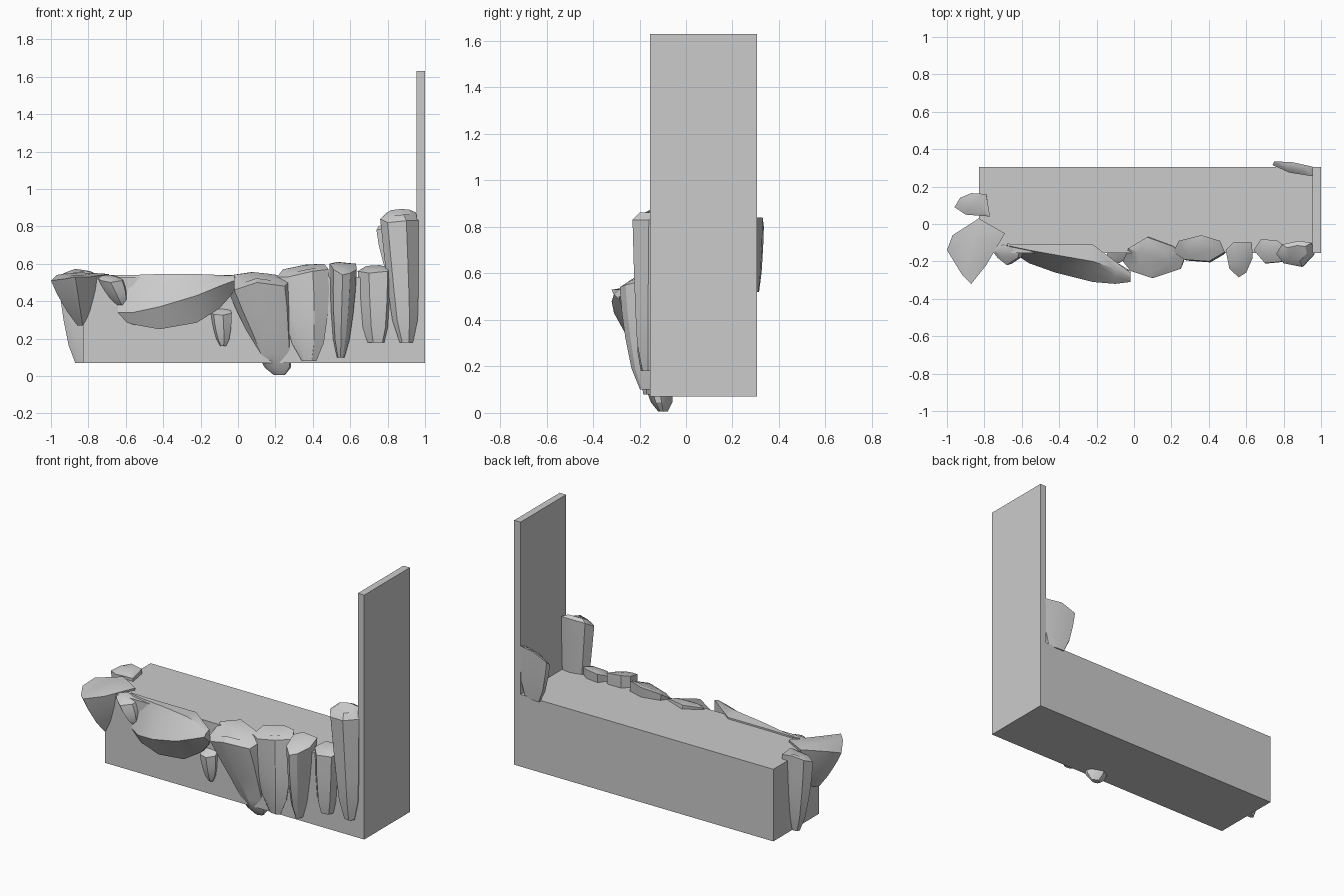
import bpy, bmesh
from mathutils import Vector


def finish(name, bm, angle=0.55):
    bmesh.ops.recalc_face_normals(bm, faces=bm.faces)
    me = bpy.data.meshes.new(name)
    bm.to_mesh(me)
    bm.free()
    ob = bpy.data.objects.new(name, me)
    bpy.context.collection.objects.link(ob)
    if angle:
        bpy.ops.object.select_all(action='DESELECT')
        ob.select_set(True)
        bpy.context.view_layer.objects.active = ob
        bpy.ops.object.shade_smooth_by_angle(angle=angle)
    return ob


def loft(name, rings):
    bm = bmesh.new()
    vs = [[bm.verts.new(p) for p in r] for r in rings]
    n = len(vs[0])
    for a, b in zip(vs, vs[1:]):
        for i in range(n):
            j = (i + 1) % n
            bm.faces.new((a[i], a[j], b[j], b[i]))
    bm.faces.new(vs[0])
    bm.faces.new(vs[-1])
    return finish(name, bm)


def rock(name, rim, tip, cap=0.015, widths=((0.25, .95), (0.5, .84), (0.8, .62), (1, .28))):
    """Broken rim outline on top, tapering down to a blunt tip."""
    rim = [Vector(p) for p in rim]
    c = sum(rim, Vector()) / len(rim)
    tip = Vector(tip)
    rings = [[c + (p - c) * 0.6 + Vector((0, 0, cap)) for p in rim], rim]
    for t, s in widths:
        mid = c.lerp(tip, t)
        rings.append([mid + Vector(((p.x - c.x) * s, (p.y - c.y) * s,
                                    (p.z - c.z) * (1 - t) * s)) for p in rim])
    return loft(name, rings)


def box(name, lo, hi):
    bm = bmesh.new()
    bmesh.ops.create_cube(bm, size=1)
    for v in bm.verts:
        v.co = [lo[i] if v.co[i] < 0 else hi[i] for i in range(3)]
    return finish(name, bm, 0)


# Plain block and upright end wall
box("base_block", (-0.83, -0.155, 0.07), (0.955, 0.305, 0.53))
box("end_wall", (0.955, -0.155, 0.07), (1.0, 0.305, 1.63))

# Left end rocks
rock("corner_rock", [(-1, -.14, .51), (-.97, -.06, .54), (-.83, .03, .55), (-.69, -.05, .545),
                     (-.79, -.22, .53), (-.87, -.32, .53), (-.92, -.27, .52)],
     (-.83, -.12, .27), 0.01, ((0.3, .85), (0.7, .55), (1, .22)))
rock("left_end_rock", [(-.96, .09, .53), (-.93, .14, .55), (-.87, .165, .57), (-.79, .16, .56),
                       (-.77, .04, .55), (-.90, .05, .54)], (-.845, .1, .07), 0.01)
rock("small_front_rock", [(-.76, -.14, .53), (-.70, -.11, .54), (-.61, -.13, .52), (-.62, -.18, .51),
                          (-.68, -.22, .50), (-.73, -.18, .51)], (-.625, -.16, .38), 0.01)

# Wide slab hanging from the front edge, lofted along x
slab = [(-.68, -.105, (-.115, .54), (-.125, .45), (-.13, .34), (-.12, .32)),
        (-.56, -.11, (-.14, .54), (-.165, .45), (-.21, .34), (-.17, .275)),
        (-.42, -.11, (-.165, .545), (-.21, .46), (-.26, .37), (-.20, .25)),
        (-.22, -.11, (-.20, .545), (-.25, .49), (-.31, .43), (-.23, .285)),
        (-.10, -.20, (-.24, .54), (-.28, .52), (-.32, .48), (-.23, .36)),
        (-.02, -.26, (-.275, .535), (-.29, .53), (-.31, .51), (-.25, .45))]
loft("front_slab", [[(x, back, .54)] + [(x, y, z) for y, z in pts] + [(x, back, pts[-1][1])]
                    for x, back, *pts in slab])

# Pebble and upright rocks along the front
rock("pebble", [(-.145, -.16, .34), (-.12, -.13, .37), (-.04, -.13, .365), (-.035, -.18, .335),
                (-.08, -.21, .325), (-.13, -.2, .33)], (-.08, -.16, .16), 0.005)
rock("large_leaning_rock", [(-.06, -.2, .47), (-.03, -.13, .54), (.07, -.07, .555), (.21, -.12, .54),
                            (.27, -.18, .50), (.25, -.24, .48), (.10, -.29, .50), (-.02, -.25, .46)],
     (.22, -.10, .005), 0.02, ((0.25, .88), (0.5, .72), (0.78, .55), (.92, .42), (1, .18)))
rock("front_rock_2", [(.21, -.15, .53), (.24, -.09, .57), (.36, -.06, .595), (.46, -.09, .6),
                      (.485, -.15, .57), (.40, -.2, .56), (.27, -.19, .53)], (.38, -.165, .08), 0.01)
rock("front_rock_3", [(.49, -.14, .6), (.53, -.1, .61), (.63, -.1, .6), (.635, -.18, .57),
                      (.60, -.26, .55), (.56, -.285, .54), (.51, -.24, .57)], (.55, -.17, .1), 0.01)
rock("front_rock_4", [(.64, -.14, .56), (.68, -.08, .585), (.77, -.09, .59), (.82, -.13, .58),
                      (.80, -.2, .56), (.70, -.21, .55)], (.74, -.16, .18), 0.01,
     ((0.4, .92), (0.8, .75), (1, .5)))
rock("tall_rock", [(.76, -.16, .84), (.79, -.11, .87), (.88, -.09, .88), (.95, -.10, .875),
                   (.965, -.16, .83), (.90, -.23, .83), (.80, -.21, .82)], (.90, -.16, .18), 0.025,
     ((0.3, .9), (0.6, .78), (0.82, .66), (1, .35)))

# Flat rock on the back edge beside the wall
rock("back_rock", [(.74, .315, .78), (.75, .335, .80), (.85, .33, .84), (.96, .305, .84),
                   (.955, .255, .82), (.83, .275, .80)], (.87, .298, .52), 0.01,
     ((0.3, .95), (0.7, .8), (1, .5)))
